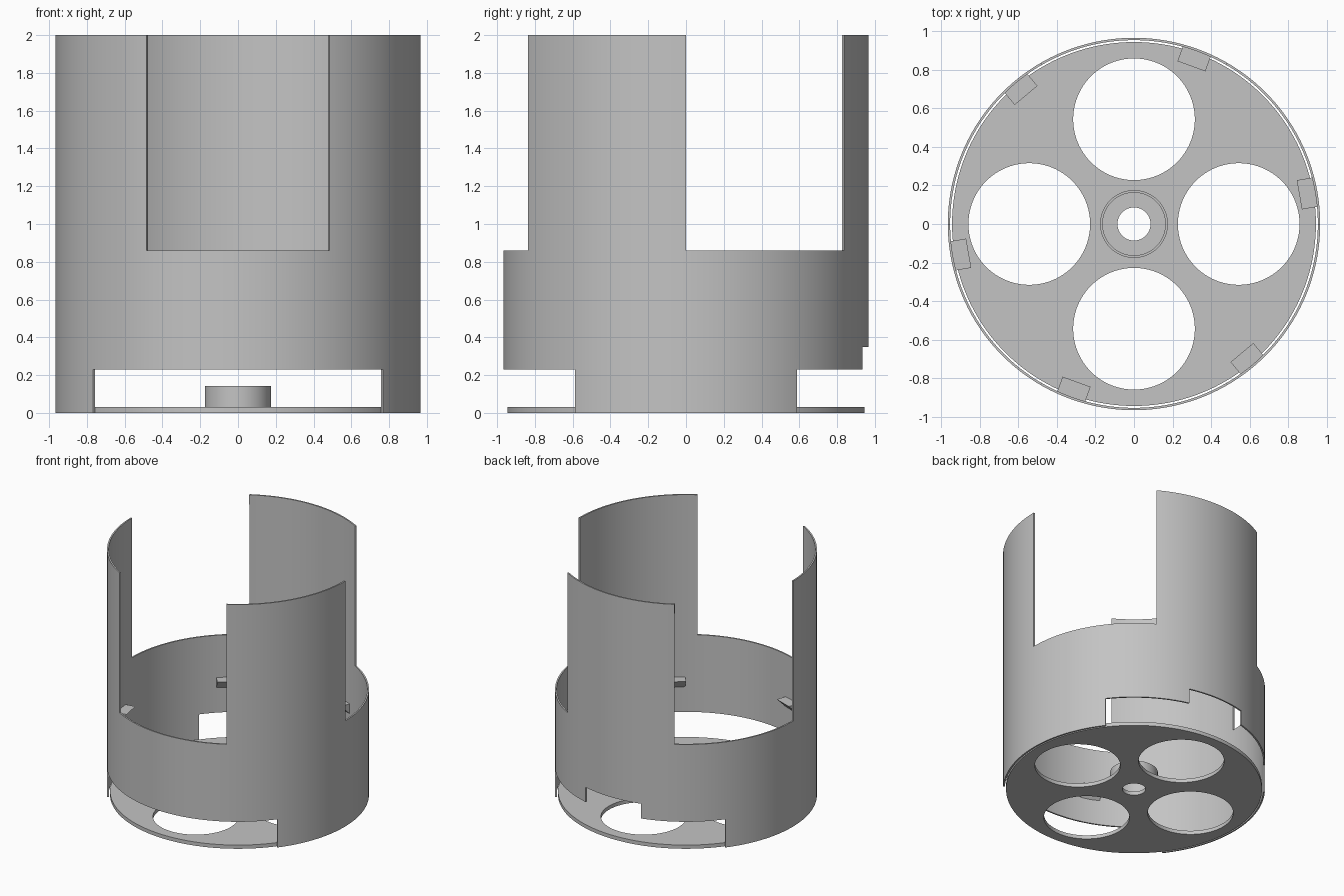
import bpy
import bmesh
from math import radians, cos, sin

cube = bpy.data.objects.get("Cube")
if cube:
    bpy.data.objects.remove(cube, do_unlink=True)

GREY = (0.55, 0.55, 0.55, 1)
grey = bpy.data.materials.new("plain_grey")
grey.use_nodes = True
grey.diffuse_color = GREY
grey.node_tree.nodes["Principled BSDF"].inputs["Base Color"].default_value = GREY

R_OUT, WALL, R_PLATE = 0.967, 0.012, 0.945
PLATE_H, HUB_TOP = 0.03, 0.143


def make(name, bm):
    bmesh.ops.recalc_face_normals(bm, faces=bm.faces)
    mesh = bpy.data.meshes.new(name)
    bm.to_mesh(mesh)
    bm.free()
    mesh.materials.append(grey)
    obj = bpy.data.objects.new(name, mesh)
    bpy.context.collection.objects.link(obj)
    return obj


def activate(obj):
    bpy.ops.object.select_all(action="DESELECT")
    obj.select_set(True)
    bpy.context.view_layer.objects.active = obj


def finish(obj):
    """Apply modifiers and smooth the round faces."""
    activate(obj)
    for mod in list(obj.modifiers):
        bpy.ops.object.modifier_apply(modifier=mod.name)
    bpy.ops.object.shade_smooth_by_angle(angle=radians(30))


def cylinder(name, r, z0, z1, x=0, y=0, segments=96):
    bm = bmesh.new()
    bmesh.ops.create_cone(bm, cap_ends=True, segments=segments,
                          radius1=r, radius2=r, depth=z1 - z0)
    bmesh.ops.translate(bm, verts=bm.verts, vec=(x, y, (z0 + z1) / 2))
    return make(name, bm)


def drill(obj, cutters):
    for cutter in cutters:
        cutter.hide_render = True
        mod = obj.modifiers.new("hole", "BOOLEAN")
        mod.operation = "DIFFERENCE"
        mod.solver = "EXACT"
        mod.object = cutter
    finish(obj)
    for cutter in cutters:
        bpy.data.objects.remove(cutter, do_unlink=True)


# Outer shell: three tall panels above a band, with slots at its foot
def is_solid(angle, z):
    back = abs(angle - 90)
    front = abs(angle - 270)
    if z > 0.86:
        return int(angle // 60) in (1, 3, 5)
    if z < 0.23:
        return back > 52.5 and front > 52.5
    if z < 0.35:
        return back > 15
    return True


STEP = 1.5
COLUMNS = int(360 / STEP)
levels = [0, 0.23, 0.35, 0.86, 2]
bm = bmesh.new()
rings = [[bm.verts.new((R_OUT * cos(radians(i * STEP)), R_OUT * sin(radians(i * STEP)), z))
          for i in range(COLUMNS)] for z in levels]
for k in range(len(levels) - 1):
    for i in range(COLUMNS):
        if is_solid((i + 0.5) * STEP, (levels[k] + levels[k + 1]) / 2):
            j = (i + 1) % COLUMNS
            bm.faces.new((rings[k][i], rings[k][j], rings[k + 1][j], rings[k + 1][i]))
loose = [v for v in bm.verts if not v.link_faces]
bmesh.ops.delete(bm, geom=loose, context="VERTS")
shell = make("outer_shell", bm)
# make sure the surface faces outward before thickening it inward
first = shell.data.polygons[0]
if first.normal.dot(first.center) < 0:
    shell.data.flip_normals()
solid = shell.modifiers.new("wall", "SOLIDIFY")
solid.thickness = WALL
solid.offset = -1
finish(shell)

# Base plate with four large holes and a centre hole
plate = cylinder("base_plate", R_PLATE, 0, PLATE_H, segments=180)
holes = [cylinder("hole_cutter", 0.316, -0.1, 0.1,
                  0.544 * cos(radians(a)), 0.544 * sin(radians(a)))
         for a in range(0, 360, 90)]
holes.append(cylinder("centre_cutter", 0.086, -0.1, 0.1))
drill(plate, holes)

# Thin-walled hub ring standing on the plate
hub = cylinder("hub_ring", 0.176, PLATE_H, HUB_TOP)
drill(hub, [cylinder("hub_cutter", 0.163, -0.1, 0.3)])

# Six wedge-shaped ledges around the inside of the shell
R_IN, R_WALL, HALF = 0.872, 0.957, 0.077
for n in range(6):
    a = radians(10 + 60 * n)
    bm = bmesh.new()
    ends = []
    for t in (-HALF, HALF):
        ends.append([bm.verts.new((r * cos(a) - t * sin(a), r * sin(a) + t * cos(a), z))
                     for r, z in ((R_IN, 0.515), (R_WALL, 0.515), (R_WALL, 0.43))])
    bm.faces.new(ends[0])
    bm.faces.new(ends[1])
    for i in range(3):
        j = (i + 1) % 3
        bm.faces.new((ends[0][i], ends[0][j], ends[1][j], ends[1][i]))
    make("ledge_%d" % (n + 1), bm)
